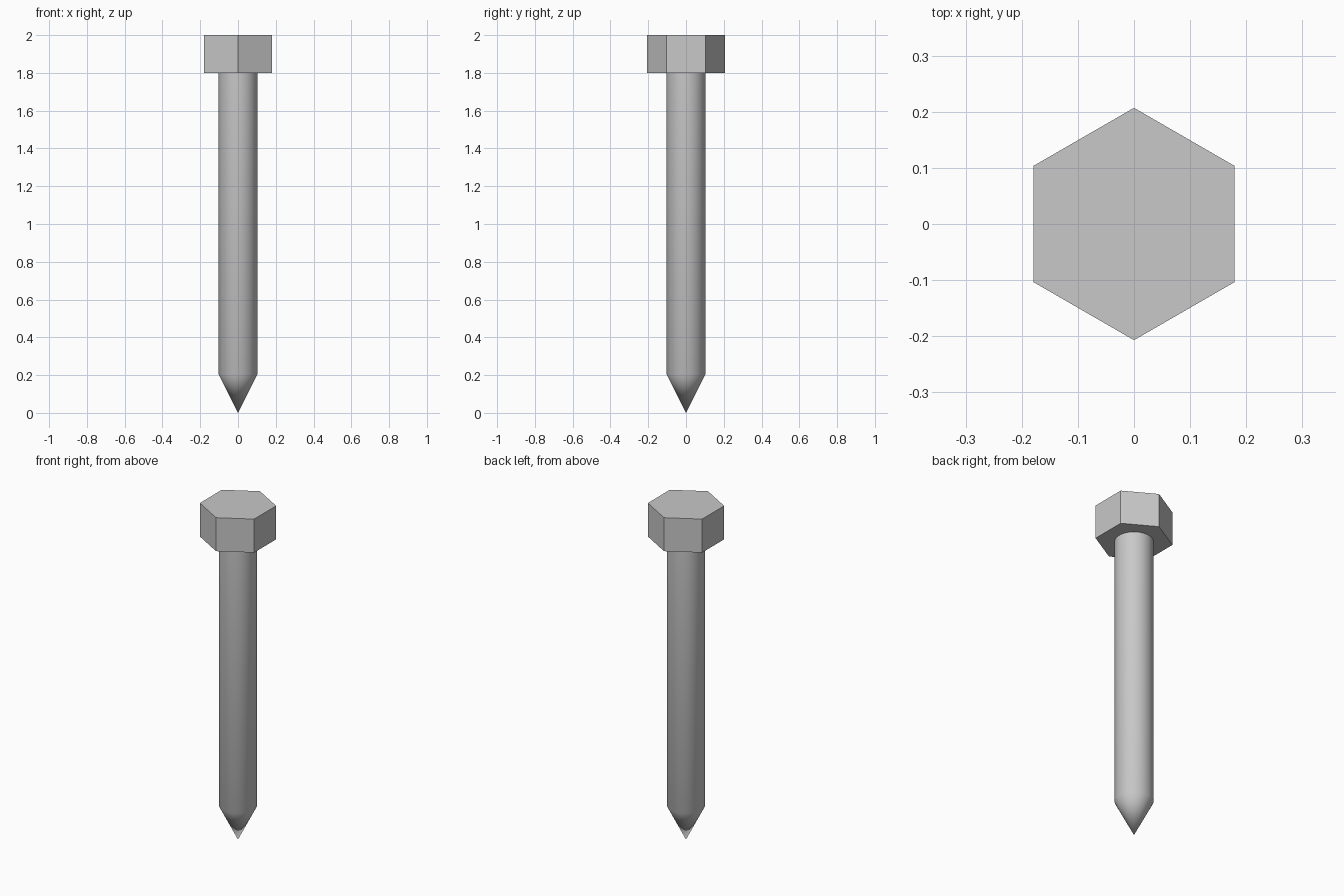
import bpy
import bmesh
import math

cube = bpy.data.objects.get("Cube")
if cube:
    bpy.data.objects.remove(cube, do_unlink=True)

SHAFT_R = 0.103
HEAD_R = 0.207
TIP_Z = 0.205
HEAD_Z = 1.8
TOP_Z = 2.0

steel = bpy.data.materials.new("steel grey")
steel.use_nodes = True
GREY = (0.58, 0.58, 0.58, 1)
steel.diffuse_color = GREY
steel.node_tree.nodes["Principled BSDF"].inputs["Base Color"].default_value = GREY


def lathe(name, profile, sides, start=0.0):
    """Revolve (radius, z) points about z; a zero radius makes a point."""
    bm = bmesh.new()
    rings = []
    for r, z in profile:
        count = sides if r > 0 else 1
        angles = [start + math.tau * i / sides for i in range(count)]
        rings.append([bm.verts.new((r * math.cos(a), r * math.sin(a), z)) for a in angles])
    for low, high in zip(rings, rings[1:]):
        for i in range(sides):
            j = (i + 1) % sides
            if len(low) == 1:
                bm.faces.new((low[0], high[j], high[i]))
            else:
                bm.faces.new((low[i], low[j], high[j], high[i]))
    for ring in (rings[0], rings[-1]):
        if len(ring) > 1:
            bm.faces.new(ring)
    bmesh.ops.recalc_face_normals(bm, faces=bm.faces)
    mesh = bpy.data.meshes.new(name)
    bm.to_mesh(mesh)
    bm.free()
    mesh.materials.append(steel)
    obj = bpy.data.objects.new(name, mesh)
    bpy.context.collection.objects.link(obj)
    return obj


# Round shaft with a conical point, shaded smoothly across the shoulder
shaft = lathe("pointed_shaft", [(0, 0), (SHAFT_R, TIP_Z), (SHAFT_R, HEAD_Z)], 64)
bpy.ops.object.select_all(action="DESELECT")
shaft.select_set(True)
bpy.context.view_layer.objects.active = shaft
bpy.ops.object.shade_smooth_by_angle(angle=math.radians(35))

# Hexagonal head with corners to the front and back
lathe("hex_head", [(HEAD_R, HEAD_Z), (HEAD_R, TOP_Z)], 6, math.pi / 6)
